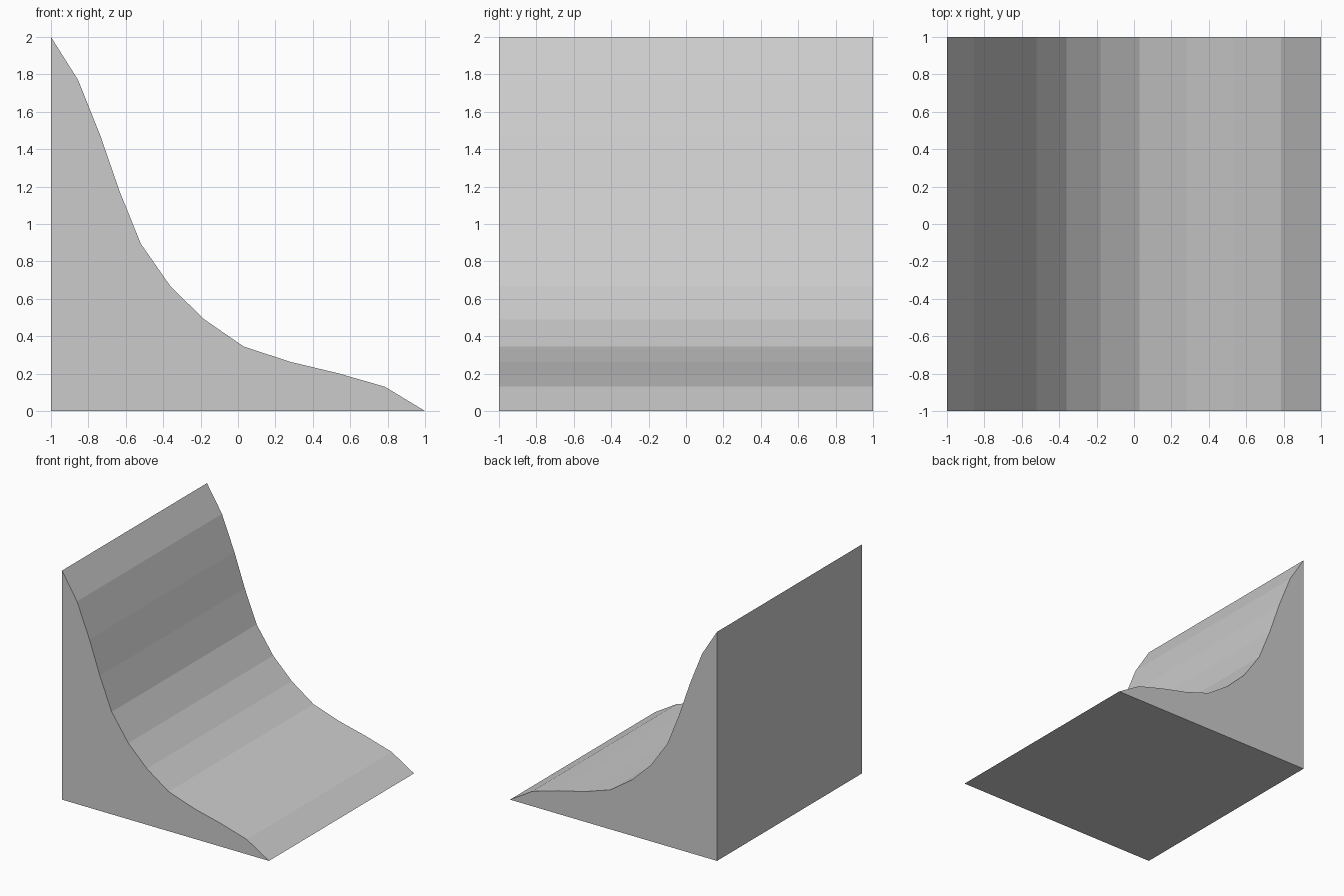
import bpy
import bmesh

if "Cube" in bpy.data.objects:
    bpy.data.objects.remove(bpy.data.objects["Cube"])

# Side profile of the curved slope, from the tall edge down to the toe
slope = [(-1, 2), (-0.855, 1.77), (-0.735, 1.47), (-0.635, 1.18),
         (-0.52, 0.895), (-0.36, 0.665), (-0.18, 0.49), (0.03, 0.345),
         (0.28, 0.263), (0.535, 0.202), (0.785, 0.13), (1, 0)]
profile = [(-1, 0)] + slope

# Solid ramp: the profile as one face, extruded from front to back
bm = bmesh.new()
face = bm.faces.new([bm.verts.new((x, -1, z)) for x, z in profile])
result = bmesh.ops.extrude_face_region(bm, geom=[face], use_keep_orig=True)
back = [v for v in result["geom"] if isinstance(v, bmesh.types.BMVert)]
bmesh.ops.translate(bm, verts=back, vec=(0, 2, 0))
bmesh.ops.recalc_face_normals(bm, faces=bm.faces)

mesh = bpy.data.meshes.new("curved_ramp")
bm.to_mesh(mesh)
bm.free()
ramp = bpy.data.objects.new("curved_ramp", mesh)
bpy.context.collection.objects.link(ramp)
